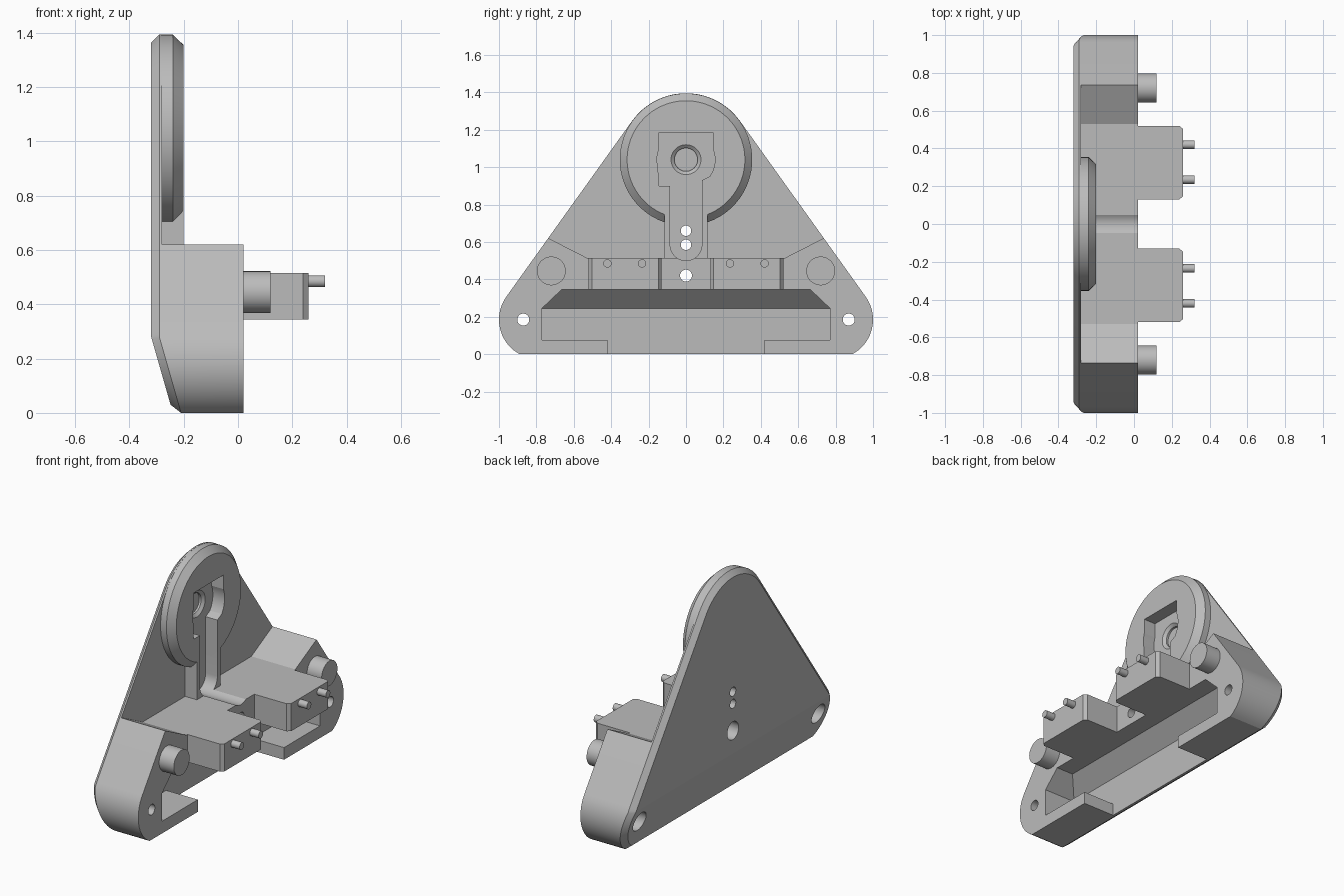
import bpy, bmesh
from math import sin, cos, asin, pi, radians

cube = bpy.data.objects.get("Cube")
if cube:
    bpy.data.objects.remove(cube, do_unlink=True)

grey = bpy.data.materials.new("plain grey")
grey.use_nodes = True
COLOUR = (0.5, 0.5, 0.5, 1)
grey.diffuse_color = COLOUR
grey.node_tree.nodes["Principled BSDF"].inputs["Base Color"].default_value = COLOUR


def finish(name, bm):
    bmesh.ops.recalc_face_normals(bm, faces=bm.faces)
    mesh = bpy.data.meshes.new(name)
    bm.to_mesh(mesh)
    bm.free()
    mesh.materials.append(grey)
    obj = bpy.data.objects.new(name, mesh)
    bpy.context.collection.objects.link(obj)
    return obj


def loft_mesh(loops):
    """Solid through a list of (x, [(y, z), ...]) sections."""
    bm = bmesh.new()
    rings = [[bm.verts.new((x, y, z)) for y, z in pts] for x, pts in loops]
    n = len(rings[0])
    for a, b in zip(rings, rings[1:]):
        for i in range(n):
            j = (i + 1) % n
            bm.faces.new((a[i], a[j], b[j], b[i]))
    bm.faces.new(rings[0])
    bm.faces.new(rings[-1])
    return bm


def loft(name, loops):
    return finish(name, loft_mesh(loops))


def prism(name, pts, x0, x1):
    return loft(name, [(x0, pts), (x1, pts)])


def rect(y0, y1, z0, z1):
    return [(y0, z0), (y1, z0), (y1, z1), (y0, z1)]


def arc(y, z, r, a0, a1, n):
    return [(y + r * cos(a0 + (a1 - a0) * i / n), z + r * sin(a0 + (a1 - a0) * i / n))
            for i in range(n + 1)]


def circle(y, z, r, n=40):
    return arc(y, z, r, 0, 2 * pi, n)[:-1]


def cyl(name, y, z, r, x0, x1):
    return prism(name, circle(y, z, r), x0, x1)


def cut(obj, *cutters):
    """Subtract cutters and delete them."""
    for c in cutters:
        c.hide_render = True
        mod = obj.modifiers.new("cut", "BOOLEAN")
        mod.operation = "DIFFERENCE"
        mod.solver = "EXACT"
        mod.object = c
        bpy.context.view_layer.objects.active = obj
        bpy.ops.object.modifier_apply(modifier=mod.name)
        bpy.data.objects.remove(c, do_unlink=True)


TOP_Z, TOP_R = 1.04, 0.355
FLOOR = -0.28      # front of the thin back plate
FACE = 0.02        # front of the thick lower body
POCKET = -0.195    # back wall of the pocket


def outline(inset):
    """Rounded triangle with a flat bottom."""
    r, tangent = 0.21 - inset, radians(35.6)
    side = arc(0.79, 0.185, r, asin((inset - 0.185) / r), tangent, 18)
    top = arc(0, TOP_Z, TOP_R - inset, tangent, pi - tangent, 24)
    return side + top + [(-y, z) for y, z in reversed(side)]


# Body: chamfered rounded triangle whose back leans in near the bottom
bm = loft_mesh([(FACE, outline(0)), (-0.29, outline(0)), (-0.32, outline(0.03))])
bmesh.ops.bisect_plane(bm, geom=bm.verts[:] + bm.edges[:] + bm.faces[:],
                       plane_co=(0, 0, 0.28), plane_no=(0, 0, 1))
for v in bm.verts:
    if v.co.x < -0.25 and v.co.z < 0.28:
        v.co.x += 0.286 * (0.28 - v.co.z)
body = finish("body", bm)

# Clear the space above the body's stepped top
upper = [(0.735, 0.62), (0.53, 0.515), (-0.53, 0.515), (-0.735, 0.62),
         (-1.2, 0.62), (-1.2, 1.6), (1.2, 1.6), (1.2, 0.62)]
cut(body, prism("upper_cutter", upper, FLOOR, 0.5))

# Pocket with angled corners and a sloping roof, open at the bottom middle
bm = bmesh.new()
for s in (-1, 1):
    for x in (0.2, POCKET):
        for z in (0.075, 0.245):
            bm.verts.new((x, s * 0.77, z))
    for x in (0.2, POCKET + 0.1):
        bm.verts.new((x, s * 0.665, 0.345))
bmesh.ops.convex_hull(bm, input=bm.verts[:])
cut(body, finish("pocket_cutter", bm),
    prism("opening_cutter", rect(-0.42, 0.42, -0.1, 0.15), POCKET, 0.2))

# Screw holes, with wide recesses from behind
for y, z, wide in ((0.87, 0.185, 0.06), (-0.87, 0.185, 0.06), (0, 0.42, 0.055)):
    cut(body, cyl("hole_cutter", y, z, 0.032, -0.5, 0.2),
        cyl("recess_cutter", y, z, wide, -0.5, -0.1))
for z in (0.585, 0.66):
    cut(body, cyl("pin_hole_cutter", 0, z, 0.028, -0.5, 0.2))

# Countersunk blind bore
cut(body, loft("bore_cutter", [(-0.25, circle(0, TOP_Z, 0.082)), (FLOOR, circle(0, TOP_Z, 0.08)),
                               (-0.295, circle(0, TOP_Z, 0.062)), (-0.308, circle(0, TOP_Z, 0.062))]))


def slot_cutter():
    """Long round-ended channel."""
    pts = arc(0, 0.585, 0.085, pi, 2 * pi, 20) + [(0.085, 1.0), (-0.085, 1.0)]
    return prism("slot_cutter", pts, FLOOR - 0.008, 0.2)


def keyhole_cutter():
    """Wide pocket at the middle of the disc."""
    pts = [(-0.085, 0.9), (0.085, 0.9), (0.085, 0.93)]
    pts += arc(0, TOP_Z, 0.155, radians(-35), radians(22), 10)
    pts += [(0.145, 1.185), (-0.145, 1.185), (-0.145, 1.13)]
    pts += arc(0, TOP_Z, 0.155, radians(160), radians(195), 6) + [(-0.145, 0.9)]
    return prism("keyhole_cutter", pts, -0.4, 0.2)


# Rounded channel across the body's top
cut(body, prism("channel_cutter", circle(0, 0.585, 0.085), FLOOR, 0.2))

# Chamfered disc and the arm below it
disc = loft("disc", [(x, circle(0, TOP_Z, r, 72)) for x, r in
                     ((-0.285, 0.354), (-0.24, 0.354), (-0.2, 0.315))])
arm = prism("arm", rect(-0.115, 0.115, 0.5, 0.76), -0.285, -0.2)
for part in (disc, arm):
    cut(part, slot_cutter())
cut(disc, keyhole_cutter())


def block(name, s):
    """Front block with clipped vertical corners."""
    plan = [(0, 0.13), (0.24, 0.13), (0.26, 0.147), (0.26, 0.503), (0.24, 0.52), (0, 0.52)]
    bm = bmesh.new()
    face = bm.faces.new([bm.verts.new((x, s * y, 0.345)) for x, y in plan])
    ext = bmesh.ops.extrude_face_region(bm, geom=[face])
    tops = [g for g in ext["geom"] if isinstance(g, bmesh.types.BMVert)]
    bmesh.ops.translate(bm, verts=tops, vec=(0, 0, 0.17))
    if not any(face == f for f in bm.faces):
        bm.faces.new([v for v in bm.verts if v not in tops])
    return finish(name, bm)


# Blocks, pins and pegs on both sides
for side, s in (("left", 1), ("right", -1)):
    block(side + "_block", s)
    cyl(side + "_peg", s * 0.72, 0.445, 0.077, 0, 0.12)
    for label, y in (("inner", 0.235), ("outer", 0.42)):
        cyl(f"{side}_{label}_pin", s * y, 0.485, 0.022, 0.24, 0.32)

# Smooth curved walls, keep edges crisp
bpy.ops.object.select_all(action="DESELECT")
for obj in bpy.context.collection.objects:
    if obj.type == "MESH" and obj.data.materials and obj.data.materials[0] == grey:
        obj.select_set(True)
        bpy.context.view_layer.objects.active = obj
bpy.ops.object.shade_smooth_by_angle(angle=radians(14))
